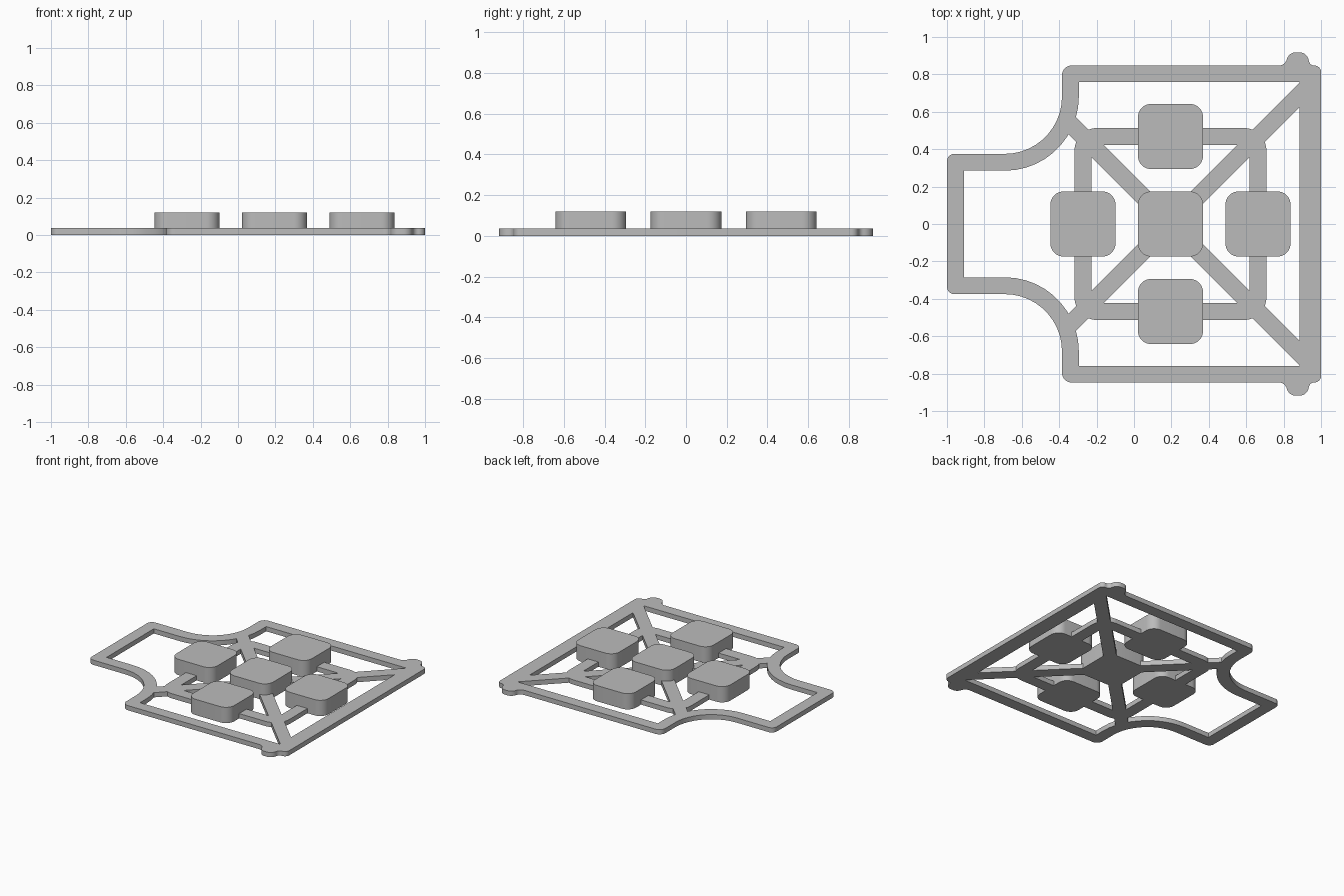
import bpy
import bmesh
import math
from mathutils import Vector

cube = bpy.data.objects.get("Cube")
if cube:
    bpy.data.objects.remove(cube, do_unlink=True)

FRAME_H = 0.036
PAD_H = 0.12
HUB_X = 0.195

grey = bpy.data.materials.new("plain grey")
grey.use_nodes = True
grey.diffuse_color = (0.5, 0.5, 0.5, 1)
grey.node_tree.nodes["Principled BSDF"].inputs["Base Color"].default_value = (0.5, 0.5, 0.5, 1)


def fillet(corners):
    """Round each (x, y, radius) corner of a closed outline."""
    out = []
    n = len(corners)
    for i, (x, y, r) in enumerate(corners):
        p = Vector((x, y))
        if r == 0:
            out.append(p)
            continue
        a = (Vector(corners[i - 1][:2]) - p).normalized()
        b = (Vector(corners[(i + 1) % n][:2]) - p).normalized()
        half = a.angle(b) / 2
        centre = p + (a + b).normalized() * (r / math.sin(half))
        start = p + a * (r / math.tan(half)) - centre
        end = p + b * (r / math.tan(half)) - centre
        sweep = math.atan2(start.x * end.y - start.y * end.x, start.dot(end))
        steps = max(4, round(abs(sweep) / math.radians(8)))
        for k in range(steps + 1):
            t = sweep * k / steps
            c, s = math.cos(t), math.sin(t)
            out.append(centre + Vector((start.x * c - start.y * s, start.x * s + start.y * c)))
    return out


def plate(name, loops, height):
    """Fill the outlines (later ones are holes) and extrude them up from the ground."""
    bm = bmesh.new()
    edges = []
    for loop in loops:
        verts = [bm.verts.new((p.x, p.y, 0)) for p in loop]
        edges += [bm.edges.new((v, verts[i - 1])) for i, v in enumerate(verts)]
    if len(loops) == 1:
        bm.faces.new(verts)
    else:
        bmesh.ops.triangle_fill(bm, use_beauty=True, use_dissolve=False,
                                edges=edges, normal=(0, 0, 1))
    ext = bmesh.ops.extrude_face_region(bm, geom=bm.faces[:], use_keep_orig=True)
    top = [g for g in ext["geom"] if isinstance(g, bmesh.types.BMVert)]
    bmesh.ops.translate(bm, verts=top, vec=(0, 0, height))
    bmesh.ops.recalc_face_normals(bm, faces=bm.faces[:])
    mesh = bpy.data.meshes.new(name)
    bm.to_mesh(mesh)
    bm.free()
    mesh.materials.append(grey)
    obj = bpy.data.objects.new(name, mesh)
    bpy.context.collection.objects.link(obj)
    bpy.ops.object.select_all(action="DESELECT")
    obj.select_set(True)
    bpy.context.view_layer.objects.active = obj
    bpy.ops.object.shade_smooth_by_angle(angle=math.radians(30))
    return obj


def mirrored(half):
    """Close a back-half outline with its front mirror."""
    return fillet(half + [(x, -y, r) for x, y, r in reversed(half)])


def square(cx, cy, half, r):
    return fillet([(cx + sx * half, cy + sy * half, r)
                   for sx, sy in ((-1, -1), (1, -1), (1, 1), (-1, 1))])


# Outer rim with a narrow tail, sweeping shoulders and two corner tabs
rim_outer = [(-1, 0.375, 0.04), (-0.385, 0.375, 0.305), (-0.385, 0.847, 0.05),
             (0.81, 0.847, 0.045), (0.825, 0.918, 0.05), (0.925, 0.918, 0.05),
             (0.94, 0.847, 0.03), (1, 0.847, 0.035)]
rim_inner = [(-0.91, 0.285, 0), (-0.295, 0.285, 0.395), (-0.295, 0.76, 0), (0.885, 0.76, 0)]
plate("outer_rim", [mirrored(rim_outer), mirrored(rim_inner)], FRAME_H)

# Square ring linking the outer pads
plate("inner_ring", [square(HUB_X, 0, 0.513, 0.12), square(HUB_X, 0, 0.423, 0.03)], FRAME_H)

# Diagonal spokes from the hub to the rim
for side, reach in (("left", 0.745), ("right", -0.54)):
    for end, sy in (("front", -1), ("back", 1)):
        tip = Vector((HUB_X + reach, sy * abs(reach)))
        hub = Vector((HUB_X, 0))
        across = (tip - hub).normalized().orthogonal() * 0.046
        plate(f"spoke_{end}_{side}",
              [[hub - across, tip - across, tip + across, hub + across]], FRAME_H)

# Five raised rounded pads in a cross
for name, dx, dy in (("centre", 0, 0), ("left", 1, 0), ("right", -1, 0),
                     ("back", 0, 1), ("front", 0, -1)):
    plate("pad_" + name, [square(HUB_X + dx * 0.468, dy * 0.468, 0.174, 0.07)], PAD_H)
